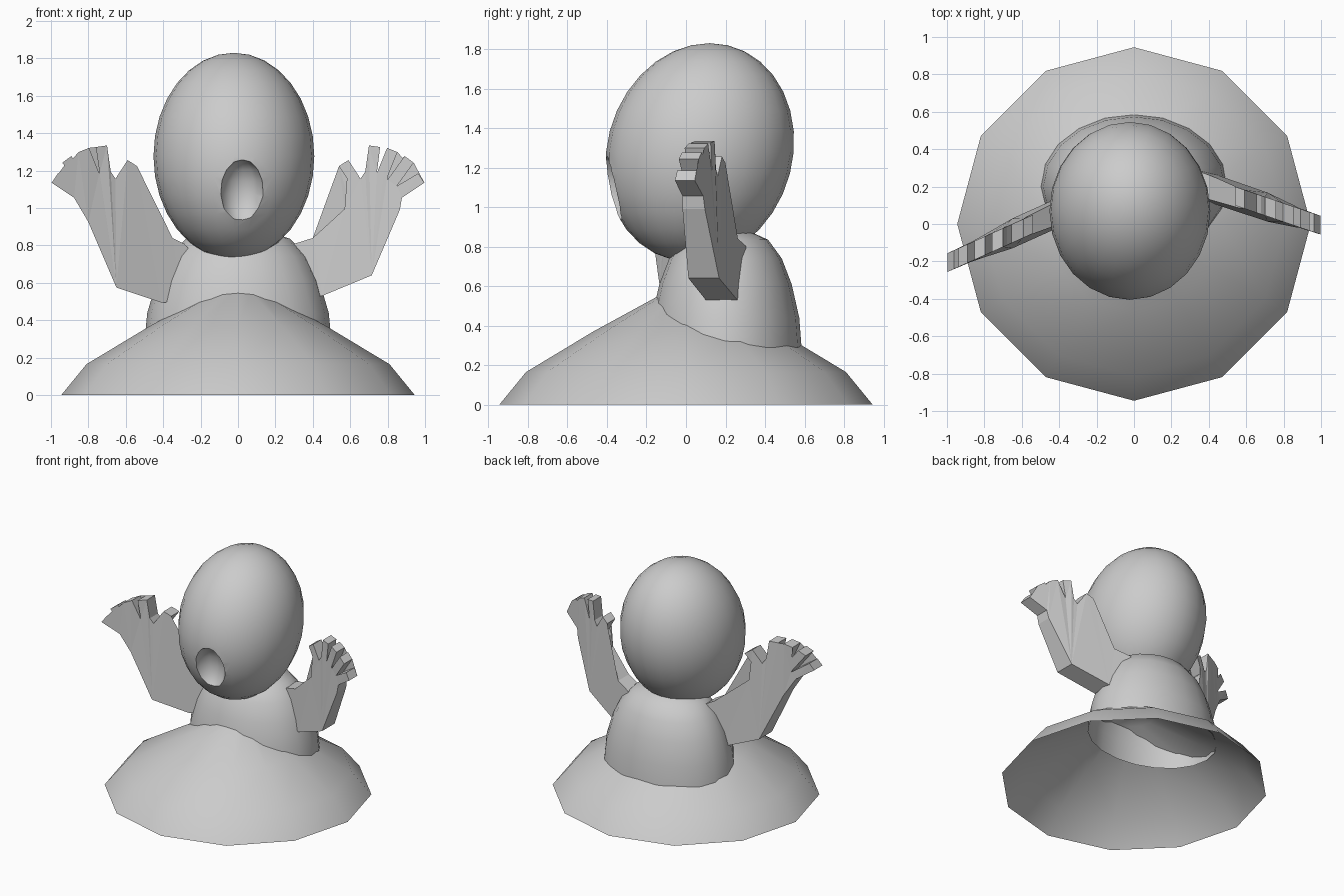
import bpy, bmesh, math
from mathutils import Vector

if "Cube" in bpy.data.objects:
    bpy.data.objects.remove(bpy.data.objects["Cube"])


def finish(bm, name, smooth=True):
    bmesh.ops.recalc_face_normals(bm, faces=bm.faces)
    me = bpy.data.meshes.new(name)
    bm.to_mesh(me)
    bm.free()
    ob = bpy.data.objects.new(name, me)
    bpy.context.collection.objects.link(ob)
    if smooth:
        shade(ob)
    return ob


def shade(ob, angle=50):
    bpy.ops.object.select_all(action='DESELECT')
    ob.select_set(True)
    bpy.context.view_layer.objects.active = ob
    bpy.ops.object.shade_smooth_by_angle(angle=math.radians(angle))


def dome(name, profile, sides, rx, ry, cy=0):
    """Open-bottomed shell lathed from (radius, z) pairs, closed at the top."""
    bm = bmesh.new()
    rings = []
    for r, z in profile[:-1]:
        rings.append([bm.verts.new((rx * r * math.cos(a), cy + ry * r * math.sin(a), z))
                      for a in (math.tau * i / sides for i in range(sides))])
    tip = bm.verts.new((0, cy, profile[-1][1]))
    for i in range(sides):
        j = (i + 1) % sides
        for lo, hi in zip(rings, rings[1:]):
            bm.faces.new((lo[i], lo[j], hi[j], hi[i]))
        bm.faces.new((rings[-1][i], rings[-1][j], tip))
    return finish(bm, name)


# Mound of ground and body shell
dome("mound", [(.945, 0), (.81, .165), (.47, .37), (.14, .55), (0, .59)], 12, 1, 1)
dome("body", [(1, .29), (.97, .44), (.87, .61), (.74, .74), (.56, .835),
              (.3, .88), (0, .89)], 20, .5, .385, .2)


# Head: egg leaning forward at the chin
def ellipsoid(name, centre, radii, seg, rings, lean=0):
    bm = bmesh.new()
    bmesh.ops.create_uvsphere(bm, u_segments=seg, v_segments=rings, radius=1)
    for v in bm.verts:
        p = v.co.copy()
        v.co = Vector((p.x * radii[0], p.y * radii[1] + lean * p.z, p.z * radii[2])) + Vector(centre)
    return finish(bm, name)


head = ellipsoid("head", (-.022, .07, 1.277), (.43, .475, .553), 24, 16, .05)

# Open mouth hollow
cutter = ellipsoid("mouth_cutter", (.025, -.41, 1.075), (.125, .13, .185), 12, 8)
cutter.hide_render = True
mod = head.modifiers.new("mouth", 'BOOLEAN')
mod.operation = 'DIFFERENCE'
mod.solver = 'EXACT'
mod.object = cutter
bpy.context.view_layer.objects.active = head
bpy.ops.object.modifier_apply(modifier="mouth")
bpy.data.objects.remove(cutter)
shade(head)

# Digits from thumb to little finger: base and tip in the x-z plane
DIGITS = [((.63, 1.14), (.565, 1.24)), ((.71, 1.19), (.73, 1.33)),
          ((.77, 1.175), (.825, 1.31)), ((.825, 1.135), (.915, 1.26)),
          ((.86, 1.08), (.98, 1.16))]


def arm(name, side, inner, outer, y0, slope):
    """Flat slab arm with a spread hand, leaning in y along its length."""
    pts = [Vector(p) for p in inner]
    for base, tip in DIGITS:
        b, t = Vector(base), Vector(tip)
        d = (t - b).normalized()
        n = Vector((-d.y, d.x)) * .03
        pts += [b + n, t + n, t - n, b - n]
    pts += [Vector(p) for p in outer]
    bm = bmesh.new()
    layers = []
    for s in (-1, 1):
        row = []
        for p in pts:
            half = .05 + .03 * min(1, max(0, (1.1 - p.y) / .5))
            row.append(bm.verts.new((side * p.x, y0 + slope * (p.x - .45) + s * half, p.y)))
        layers.append(row)
    lo, hi = layers
    caps = [bm.faces.new(lo), bm.faces.new(hi)]
    for i in range(len(pts)):
        j = (i + 1) % len(pts)
        bm.faces.new((lo[i], lo[j], hi[j], hi[i]))
    bmesh.ops.triangulate(bm, faces=caps)
    return finish(bm, name, smooth=False)


# Raised arms, slightly different poses
arm("right_side_arm", 1, [(.2, .7), (.29, .805), (.4, .84), (.57, .995), (.58, 1.085)],
    [(.865, .99), (.715, .64), (.45, .53), (.3, .53)], .18, -.34)
arm("left_side_arm", -1, [(.2, .72), (.29, .81), (.35, .84), (.57, 1.02), (.585, 1.1)],
    [(.80, .925), (.65, .575), (.41, .495), (.3, .5)], .04, -.45)
